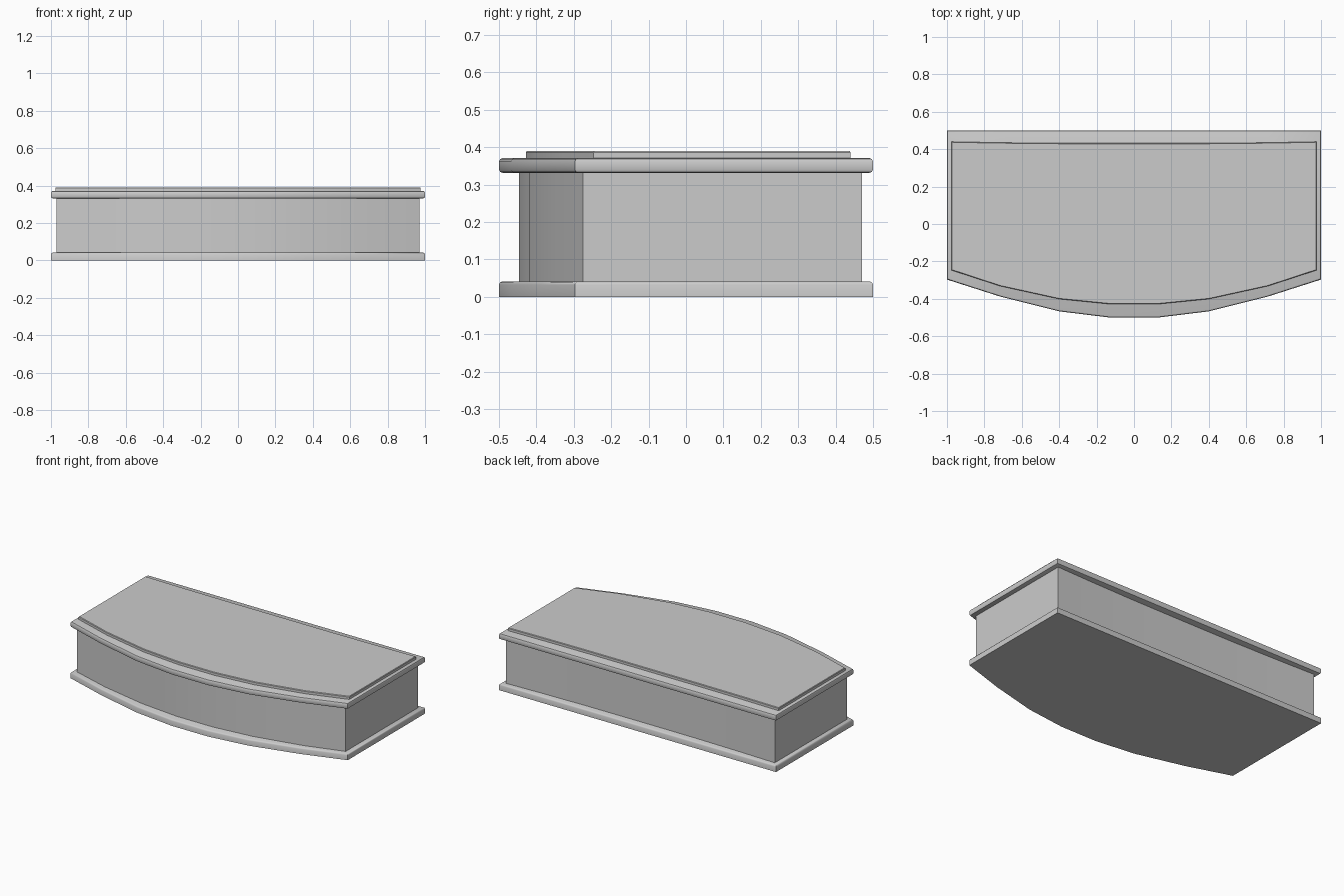
import bpy, bmesh, math

if "Cube" in bpy.data.objects:
    bpy.data.objects.remove(bpy.data.objects["Cube"])

XS = (0.13, 0.40, 0.715, 1.0)  # stations of the bowed front, centre to side


def outline(half, front, back, inset=0.0):
    """Mirrored plan outline, counter-clockwise, shrunk by inset."""
    xs = [x * (half - inset) if x == 1.0 else x for x in XS]
    f = [(x, y + inset) for x, y in zip(xs, front)]
    b = [(x, y - inset) for x, y in zip(xs, back)]
    right = f + b[::-1]
    return right + [(-x, y) for x, y in reversed(right)]


def loft(name, half, front, back, profile, capped=True):
    """Stack outlines following a profile of (inset, z)."""
    bm = bmesh.new()
    rings = [[bm.verts.new((x, y, z)) for x, y in outline(half, front, back, i)]
             for i, z in profile]
    n = len(rings[0])
    for lo, hi in zip(rings, rings[1:]):
        for k in range(n):
            j = (k + 1) % n
            bm.faces.new((lo[k], lo[j], hi[j], hi[k]))
    if capped:
        bm.faces.new(rings[0][::-1])
        bm.faces.new(rings[-1])
    mesh = bpy.data.meshes.new(name)
    bm.to_mesh(mesh)
    bm.free()
    obj = bpy.data.objects.new(name, mesh)
    bpy.context.collection.objects.link(obj)
    bpy.ops.object.select_all(action='DESELECT')
    obj.select_set(True)
    bpy.context.view_layer.objects.active = obj
    bpy.ops.object.shade_smooth_by_angle(angle=math.radians(35))
    return obj


edge_front = (-0.50, -0.467, -0.388, -0.297)
edge_back = (0.50,) * 4

# Base moulding, chamfered along its top edge
loft("base_moulding", 1.0, edge_front, edge_back,
     [(0, 0), (0, 0.032), (0.003, 0.038), (0.008, 0.041)])

# Recessed body with a slightly hollow back
loft("body", 0.97, (-0.446, -0.418, -0.352, -0.275),
     (0.455, 0.456, 0.462, 0.47), [(0, 0.04), (0, 0.332)], capped=False)

# Rounded upper moulding
loft("top_moulding", 1.0, edge_front, edge_back,
     [(0.010, 0.331), (0.003, 0.334), (0, 0.340), (0, 0.361),
      (0.003, 0.368), (0.010, 0.371)])

# Thin raised top panel
loft("top_panel", 0.977, (-0.428, -0.401, -0.332, -0.247),
     (0.432, 0.432, 0.435, 0.44),
     [(0, 0.369), (0, 0.386), (0.003, 0.39)])
